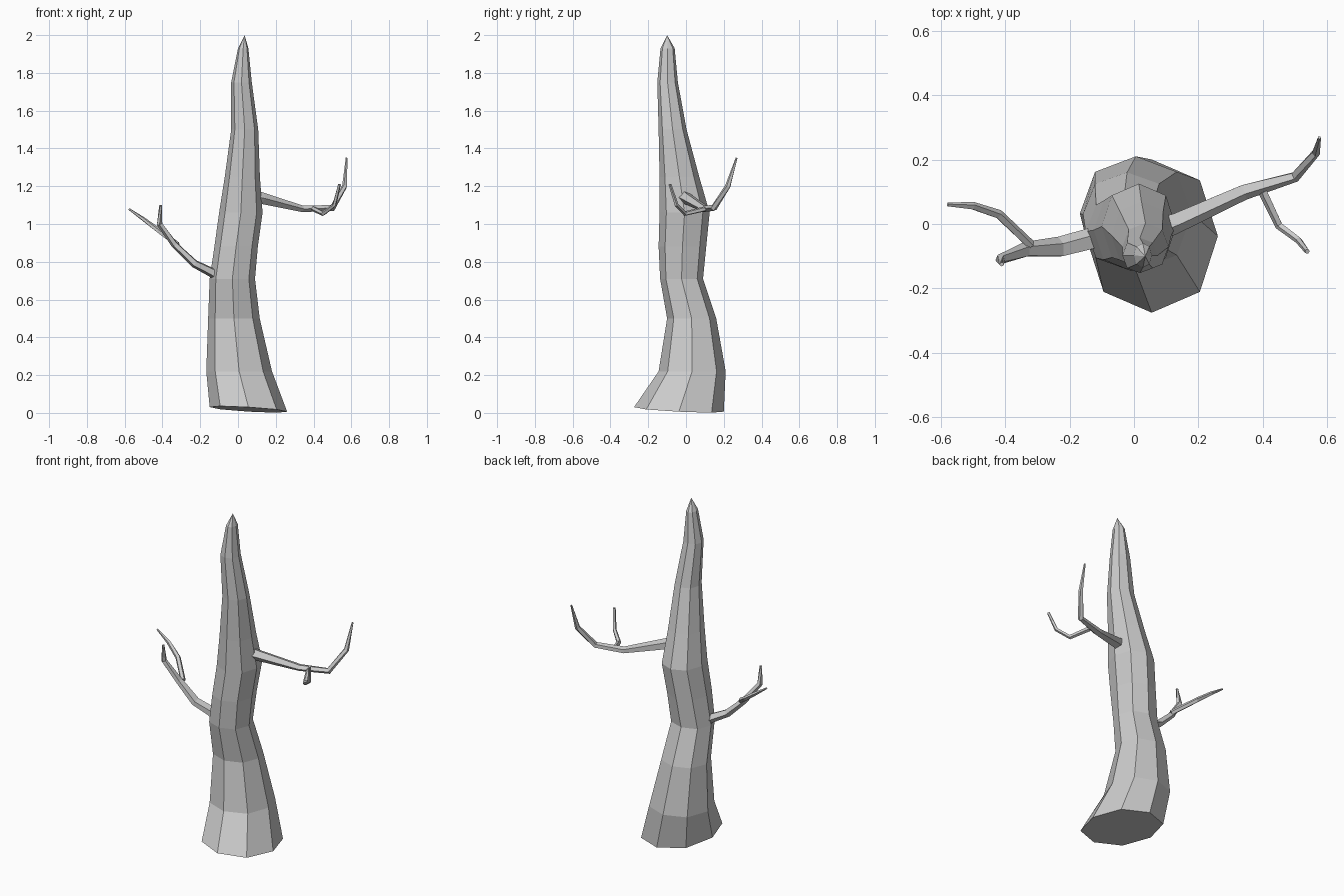
import bpy, bmesh, math
from mathutils import Vector


def skin(name, rings, tip=None):
    """Bridge equal-size rings of points; cap the ends."""
    bm = bmesh.new()
    loops = [[bm.verts.new(p) for p in r] for r in rings]
    n = len(loops[0])
    for a, b in zip(loops, loops[1:]):
        for i in range(n):
            j = (i + 1) % n
            bm.faces.new((a[i], a[j], b[j], b[i]))
    bm.faces.new(loops[0][::-1])
    if tip:
        t = bm.verts.new(tip)
        for i in range(n):
            bm.faces.new((loops[-1][i], loops[-1][(i + 1) % n], t))
    else:
        bm.faces.new(loops[-1])
    bmesh.ops.recalc_face_normals(bm, faces=bm.faces)
    me = bpy.data.meshes.new(name)
    bm.to_mesh(me)
    bm.free()
    ob = bpy.data.objects.new(name, me)
    bpy.context.collection.objects.link(ob)
    return ob


def branch(name, path, sides=5):
    """Tapered faceted limb; path entries are x, y, z, half width, half height."""
    pts = [Vector(p[:3]) for p in path]
    rings = []
    for i, p in enumerate(pts):
        d = (pts[min(i + 1, len(pts) - 1)] - pts[max(i - 1, 0)]).normalized()
        side = d.cross(Vector((0, 0, 1))).normalized()
        up = side.cross(d)
        w, h = path[i][3:]
        rings.append([p + side * w * math.cos(t) + up * h * math.sin(t)
                      for t in (math.tau * k / sides for k in range(sides))])
    return skin(name, rings)


# Trunk: height, then left/right and front/back limits of each octagonal ring
levels = [
    (0.02, -0.15, 0.26, -0.275, 0.20),
    (0.22, -0.168, 0.18, -0.145, 0.21),
    (0.50, -0.158, 0.115, -0.10, 0.16),
    (0.71, -0.150, 0.09, -0.137, 0.09),
    (0.88, -0.125, 0.105, -0.145, 0.107),
    (1.06, -0.10, 0.13, -0.14, 0.125),
    (1.25, -0.07, 0.116, -0.14, 0.07),
    (1.50, -0.036, 0.107, -0.145, 0.003),
    (1.75, -0.036, 0.073, -0.152, -0.043),
    (1.93, 0.0, 0.055, -0.135, -0.06),
]
rings = []
for k, (z, x0, x1, y0, y1) in enumerate(levels):
    ring = []
    for i in range(8):
        t = math.tau * i / 8
        f = 1.03 if i % 2 else 1.0
        x = (x0 + x1) / 2 + (x1 - x0) / 2 * math.cos(t) * f
        y = (y0 + y1) / 2 + (y1 - y0) / 2 * math.sin(t) * f
        # uneven foot
        zz = max(0, z - 0.06 * x - 0.05 * y) if k == 0 else z
        ring.append((x, y, zz))
    rings.append(ring)
skin("trunk", rings, (0.035, -0.10, 2.0))

# Right limb and its twig
branch("right_branch", [
    (0.06, -0.02, 1.15, 0.04, 0.04), (0.13, 0.005, 1.135, 0.034, 0.032),
    (0.34, 0.10, 1.08, 0.026, 0.018), (0.50, 0.147, 1.085, 0.017, 0.018),
    (0.565, 0.222, 1.20, 0.013, 0.016), (0.575, 0.268, 1.35, 0.005, 0.005)])
branch("right_twig", [
    (0.40, 0.10, 1.08, 0.015, 0.014), (0.45, -0.005, 1.055, 0.013, 0.013),
    (0.51, -0.05, 1.10, 0.011, 0.011), (0.537, -0.085, 1.21, 0.008, 0.008)])

# Left limb and its twig
branch("left_branch", [
    (-0.09, -0.04, 0.71, 0.038, 0.03), (-0.14, -0.05, 0.745, 0.036, 0.026),
    (-0.23, -0.073, 0.79, 0.034, 0.022), (-0.335, -0.08, 0.89, 0.025, 0.018),
    (-0.415, -0.11, 1.00, 0.016, 0.016), (-0.41, -0.125, 1.10, 0.007, 0.007)])
branch("left_twig", [
    (-0.32, -0.065, 0.89, 0.015, 0.015), (-0.42, 0.03, 0.965, 0.015, 0.014),
    (-0.50, 0.056, 1.025, 0.013, 0.011), (-0.578, 0.06, 1.08, 0.006, 0.005)])
